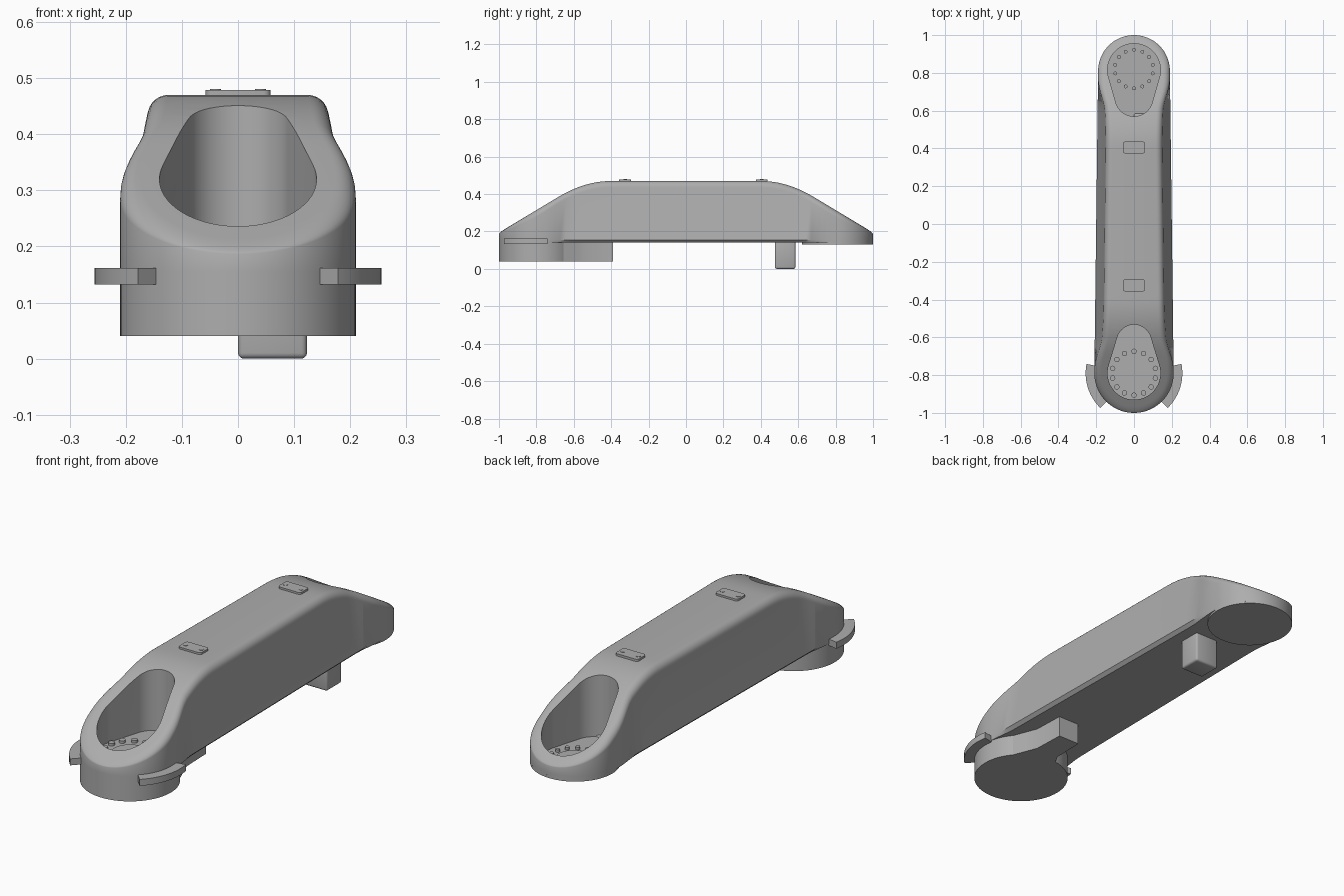
import bpy, bmesh, math
from math import sin, cos, pi, radians

if "Cube" in bpy.data.objects:
    bpy.data.objects.remove(bpy.data.objects["Cube"])

grey = bpy.data.materials.new("plain_grey")
grey.use_nodes = True
tint = (0.42, 0.42, 0.42, 1)
grey.diffuse_color = tint
grey.node_tree.nodes["Principled BSDF"].inputs["Base Color"].default_value = tint


def finish(name, bm):
    bmesh.ops.recalc_face_normals(bm, faces=bm.faces)
    mesh = bpy.data.meshes.new(name)
    bm.to_mesh(mesh)
    bm.free()
    mesh.materials.append(grey)
    ob = bpy.data.objects.new(name, mesh)
    bpy.context.collection.objects.link(ob)
    return ob


def activate(ob):
    bpy.ops.object.select_all(action="DESELECT")
    ob.select_set(True)
    bpy.context.view_layer.objects.active = ob


def smooth(ob, angle=35):
    activate(ob)
    bpy.ops.object.shade_smooth_by_angle(angle=radians(angle))


def prisms(name, outlines, z0, z1, bevel=0):
    """Vertical extrusions of one or more plan outlines."""
    bm = bmesh.new()
    for pts in outlines:
        low = [bm.verts.new((x, y, z0)) for x, y in pts]
        high = [bm.verts.new((x, y, z1)) for x, y in pts]
        bm.faces.new(low[::-1])
        bm.faces.new(high)
        for i in range(len(pts)):
            bm.faces.new((low[i - 1], low[i], high[i], high[i - 1]))
    if bevel:
        bmesh.ops.bevel(bm, geom=bm.edges[:], offset=bevel, segments=3,
                        profile=0.5, affect="EDGES")
    ob = finish(name, bm)
    smooth(ob)
    return ob


def circle(cx, cy, r, n=64):
    return [(cx + r * cos(2 * pi * i / n), cy + r * sin(2 * pi * i / n)) for i in range(n)]


def rect(x0, x1, y0, y1):
    return [(x0, y0), (x1, y0), (x1, y1), (x0, y1)]


def half_hull(y0, r0, y1, r1, arc=24, line=1):
    """Right half of the hull round two circles, as (x, y, normal x, normal y)."""
    phi = math.asin((r0 - r1) / (y1 - y0))
    first = [-pi / 2 + (phi + pi / 2) * i / arc for i in range(arc + 1)]
    last = [phi + (pi / 2 - phi) * i / arc for i in range(arc + 1)]
    a = [(r0 * cos(t), y0 + r0 * sin(t), cos(t), sin(t)) for t in first]
    b = [(r1 * cos(t), y1 + r1 * sin(t), cos(t), sin(t)) for t in last]
    (ax, ay, nx, ny), (bx, by, _, _) = a[-1], b[0]
    mid = [(ax + (bx - ax) * k / line, ay + (by - ay) * k / line, nx, ny)
           for k in range(1, line)]
    return a + mid + b


def top_height(y):
    """Side profile: flat deck, curved shoulder, straight slope."""
    d = abs(y) - 0.4
    if d <= 0:
        return 0.47
    bend, slope = 0.28, 0.6
    if d < bend:
        return 0.47 - slope * d * d / (2 * bend)
    return 0.47 - slope * (d - bend / 2)


def beam_blend(y):
    """One along the beam, zero at the round ends."""
    t = min(1, max(0, (abs(y) - 0.6) / 0.18))
    return 1 - t * t * (3 - 2 * t)


FRONT, BACK = -0.79, 0.81
FRONT_R, BACK_R = 0.21, 0.19


# Main housing: stacked rings of the plan outline, with rounded shoulders
def housing():
    half = half_hull(FRONT, FRONT_R, BACK, BACK_R, 28, 56)
    n, steps = len(half), 7
    levels = ["base", "foot"] + list(range(steps + 1))
    bm = bmesh.new()
    rings = []
    for level in levels:
        right = []
        for x, y, nx, ny in half:
            s = beam_blend(y)
            rz = 0.036 * min(1, 0.2 + (1 - abs(y)) * 4)
            if level == "base":
                d, z = 0.015 * s, 0.14
            elif level == "foot":
                d, z = 0, 0.155
            else:
                a = pi / 2 * level / steps
                lean = 0.16 * s * (top_height(y) - rz - 0.155)
                d = lean + 0.036 * (1 - cos(a))
                z = top_height(y - ny * d) - rz * (1 - sin(a))
            right.append((x - nx * d, y - ny * d, z))
        left = [(-x, y, z) for x, y, z in right[-2:0:-1]]
        rings.append([bm.verts.new(p) for p in right + left])
    m = len(rings[0])
    for lo, hi in zip(rings, rings[1:]):
        for i in range(m):
            bm.faces.new((lo[i - 1], lo[i], hi[i], hi[i - 1]))
    bm.faces.new(rings[0][::-1])
    cap = rings[-1]
    bm.faces.new((cap[0], cap[1], cap[m - 1]))
    for i in range(1, n - 2):
        bm.faces.new((cap[i], cap[i + 1], cap[m - i - 1], cap[m - i]))
    bm.faces.new((cap[n - 2], cap[n - 1], cap[n]))
    return finish("housing", bm)


body = housing()

# Keyhole pockets at both ends
pockets = [("front_pocket_cutter", (FRONT, 0.14, -0.625, 0.092), 0.165),
           ("back_pocket_cutter", (0.67, 0.1, 0.815, 0.14), 0.15)]
for name, spec, floor in pockets:
    right = [(p[0], p[1]) for p in half_hull(*spec)]
    outline = right + [(-x, y) for x, y in right[-2:0:-1]]
    cutter = prisms(name, [outline], floor, 0.6)
    activate(body)
    mod = body.modifiers.new(name, "BOOLEAN")
    mod.operation, mod.solver, mod.object = "DIFFERENCE", "EXACT", cutter
    bpy.ops.object.modifier_apply(modifier=name)
    bpy.data.objects.remove(cutter)
smooth(body)

# Joint discs under the ends
prisms("front_joint_disc", [circle(0, FRONT, FRONT_R, 96)], 0.04, 0.142)
prisms("back_joint_disc", [circle(0, BACK, BACK_R, 96)], 0.13, 0.142)

# Hub and bolt ring on each pocket floor
for end, cy, floor, ring, bolt in (("front", FRONT, 0.165, 0.116, 0.014),
                                   ("back", BACK + 0.01, 0.15, 0.102, 0.01)):
    prisms(end + "_hub", [circle(0, cy, 0.08)], floor - 0.005, floor + 0.004)
    spots = [(ring * sin(2 * pi * k / 14), cy + ring * cos(2 * pi * k / 14)) for k in range(14)]
    prisms(end + "_bolts", [circle(x, y, bolt, 16) for x, y in spots],
           floor - 0.005, floor + 0.012)

# Curved guards either side of the front joint
for side, sign in (("left", 1), ("right", -1)):
    angles = [radians(-46 + 57 * i / 20) for i in range(21)]
    arc = [(0.256 * cos(t), 0.256 * sin(t)) for t in angles]
    arc += [(0.2 * cos(t), 0.2 * sin(t)) for t in reversed(angles)]
    prisms(side + "_guard", [[(sign * x, FRONT + y) for x, y in arc]], 0.132, 0.162)

# Small screwed plates on the deck
for end, cy in (("front", -0.325), ("back", 0.405)):
    corners = [(sx * 0.046 + 0.012 * cos(a), cy + sy * 0.02 + 0.012 * sin(a))
               for sx, sy, q in ((1, 1, 0), (-1, 1, 1), (-1, -1, 2), (1, -1, 3))
               for a in [pi / 2 * (q + k / 4) for k in range(5)]]
    prisms(end + "_plate", [corners], 0.468, 0.479)
    prisms(end + "_plate_screws", [circle(x, cy, 0.01, 16) for x in (-0.04, 0.04)],
           0.475, 0.4805)

# Cable outlet flaring from the front disc, and the peg under the beam
prisms("cable_outlet", [[(-0.08, -0.62), (0.17, -0.68), (0.135, -0.59), (0.115, -0.54),
                         (0.11, -0.39), (0, -0.39), (-0.005, -0.54), (-0.03, -0.59)]],
       0.04, 0.142)
prisms("peg", [rect(0, 0.123, 0.475, 0.585)], 0, 0.16, 0.01)
